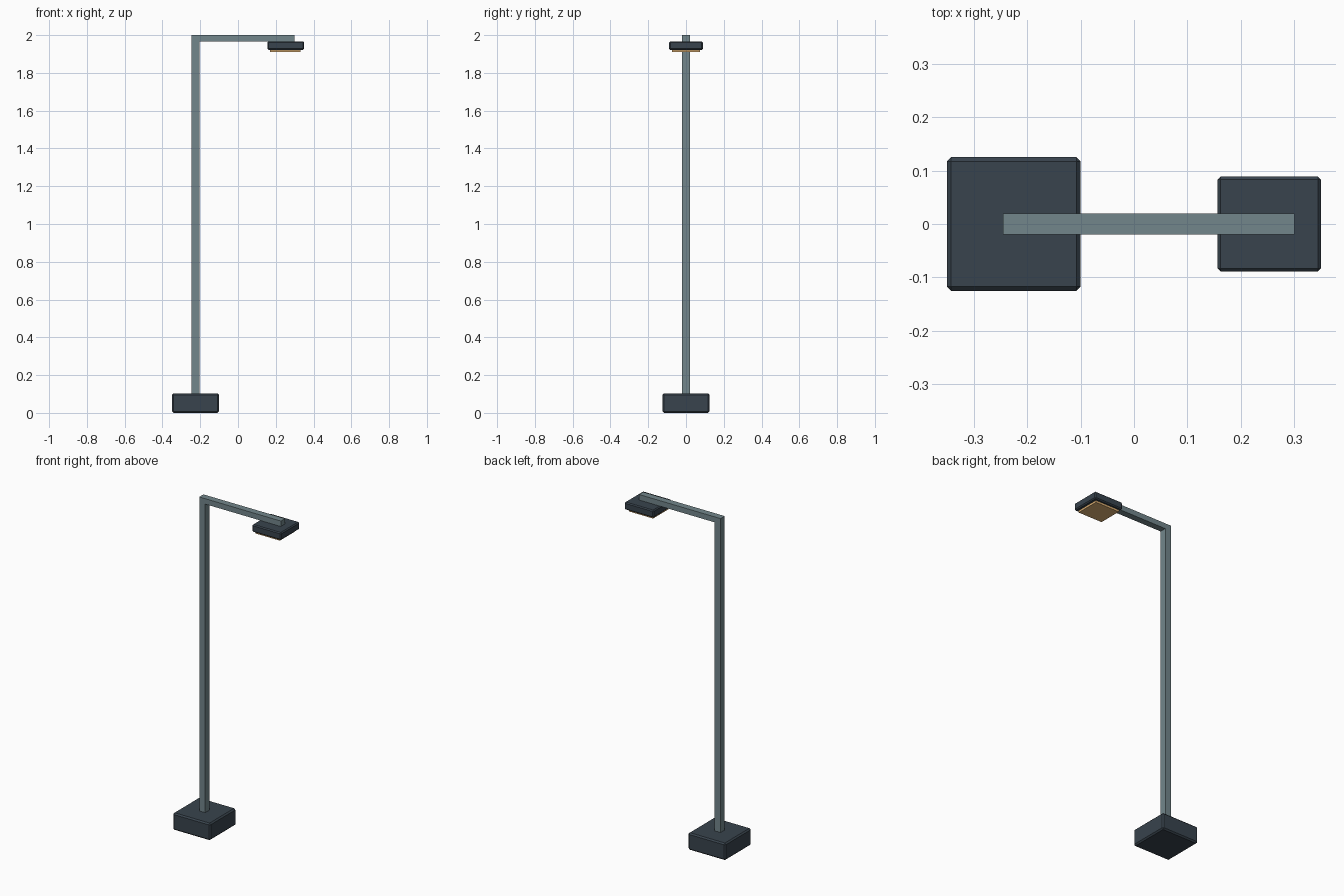
import bpy, bmesh

if "Cube" in bpy.data.objects:
    bpy.data.objects.remove(bpy.data.objects["Cube"])


def material(name, rgb):
    m = bpy.data.materials.new(name)
    m.diffuse_color = (*rgb, 1)
    m.use_nodes = True
    m.node_tree.nodes["Principled BSDF"].inputs["Base Color"].default_value = m.diffuse_color
    return m


DARK = material("dark_metal", (0.04, 0.057, 0.075))
STEEL = material("grey_steel", (0.17, 0.24, 0.26))
GLOW = material("warm_panel", (0.75, 0.45, 0.18))


def finish(name, bm, mat):
    bmesh.ops.recalc_face_normals(bm, faces=bm.faces)
    me = bpy.data.meshes.new(name)
    bm.to_mesh(me)
    bm.free()
    me.materials.append(mat)
    ob = bpy.data.objects.new(name, me)
    bpy.context.collection.objects.link(ob)
    return ob


def box(name, lo, hi, mat, bevel=0):
    bm = bmesh.new()
    bmesh.ops.create_cube(bm, size=1)
    for v in bm.verts:
        v.co = [(a + b) / 2 + c * (b - a) for a, b, c in zip(lo, hi, v.co)]
    if bevel:
        bmesh.ops.bevel(bm, geom=bm.edges[:], offset=bevel, segments=1,
                        affect='EDGES', profile=0.5)
    return finish(name, bm, mat)


# Foot block with chamfered edges
box("base", (-0.35, -0.125, 0), (-0.10, 0.125, 0.103), DARK, 0.008)

# Pole and arm: one L-shaped profile extruded across y
profile = [(-0.245, 0.09), (-0.205, 0.09), (-0.205, 1.967),
           (0.30, 1.967), (0.30, 2.0), (-0.245, 2.0)]
bm = bmesh.new()
face = bm.faces.new([bm.verts.new((x, -0.02, z)) for x, z in profile])
ext = bmesh.ops.extrude_face_region(bm, geom=[face], use_keep_orig=True)
side = [g for g in ext["geom"] if isinstance(g, bmesh.types.BMVert)]
bmesh.ops.translate(bm, verts=side, vec=(0, 0.04, 0))
finish("pole_and_arm", bm, STEEL)

# Lamp head and the light panel under it
box("lamp_head", (0.156, -0.089, 1.922), (0.35, 0.089, 1.967), DARK, 0.006)
box("light_panel", (0.169, -0.073, 1.91), (0.331, 0.073, 1.926), GLOW)
